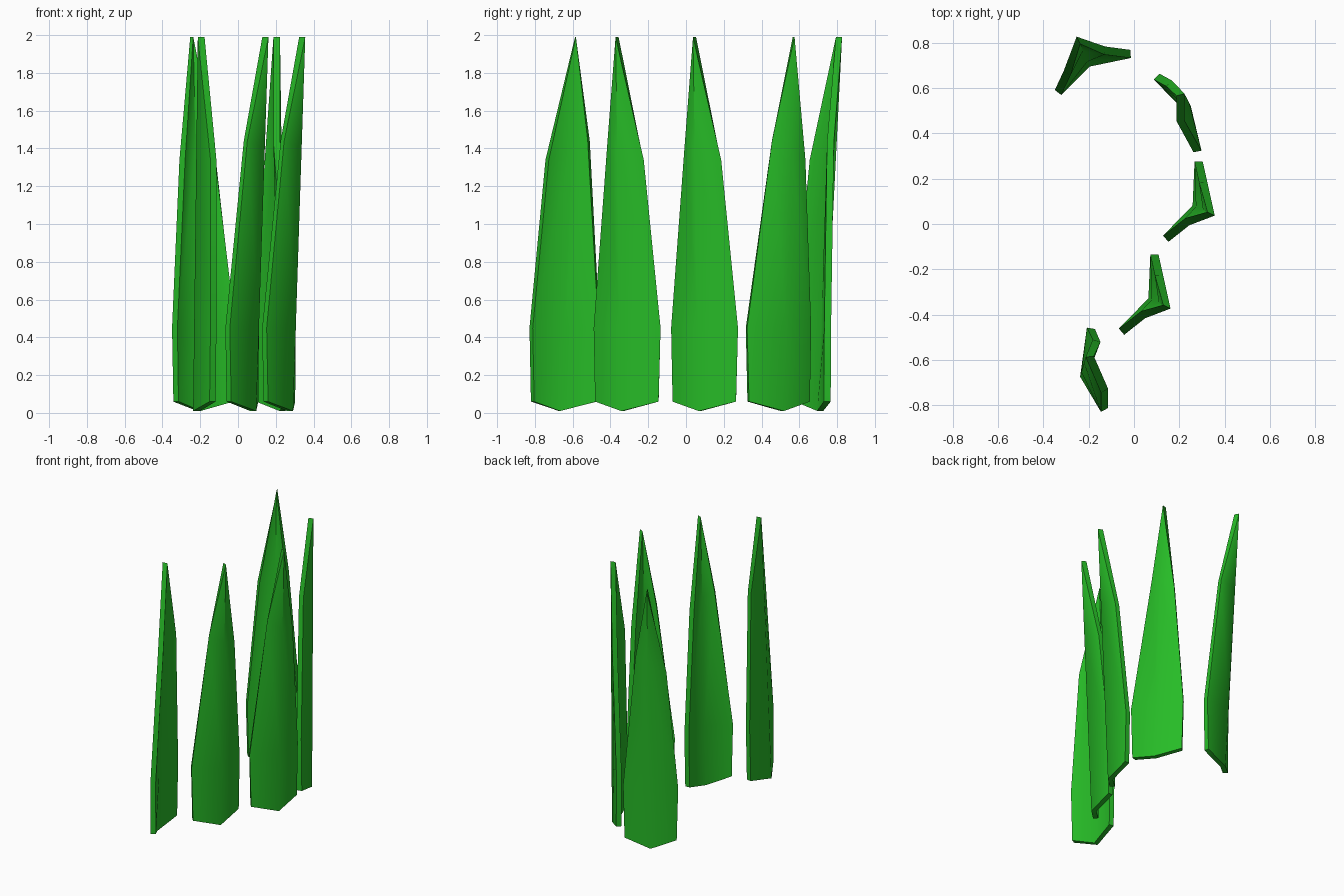
import bpy, math
from mathutils import Vector

if "Cube" in bpy.data.objects:
    bpy.data.objects.remove(bpy.data.objects["Cube"])

green = bpy.data.materials.new("leaf_green")
green.diffuse_color = (0.02, 0.5, 0.02, 1)
green.use_nodes = True
green.node_tree.nodes["Principled BSDF"].inputs["Base Color"].default_value = green.diffuse_color


def blade(name, a_low, a_mid, b_low, b_mid, root, tip, shift=(0, 0)):
    """Folded grass blade: two edges (a, b) and a straight central fold from root to tip."""
    def p(xy, z):
        return Vector((xy[0] + shift[0], xy[1] + shift[1], z))

    def fold(z):
        return p(root, 0.01).lerp(p(tip, 1.99), (z - 0.01) / 1.98)

    def foot(low, mid):
        # edge continues slightly inwards below the widest level
        v = p(low, 0.06)
        return v.lerp(Vector((fold(0.06).x, fold(0.06).y, 0.06)), 0.05)

    verts = [foot(a_low, a_mid), fold(0.01), foot(b_low, b_mid),
             p(a_low, 0.45), fold(0.45), p(b_low, 0.45),
             p(a_mid, 1.34), fold(1.4), p(b_mid, 1.44),
             fold(1.99)]
    faces = []
    for r in (0, 3):
        for c in (0, 1):
            i = r + c
            faces.append((i, i + 1, i + 4, i + 3))
    faces += [(6, 7, 9), (7, 8, 9)]
    me = bpy.data.meshes.new(name)
    me.from_pydata(verts, [], faces)
    me.materials.append(green)
    ob = bpy.data.objects.new(name, me)
    bpy.context.collection.objects.link(ob)

    # give the folded sheet its thickness
    mod = ob.modifiers.new("thickness", 'SOLIDIFY')
    mod.thickness = 0.036
    mod.offset = 0
    bpy.ops.object.select_all(action='DESELECT')
    ob.select_set(True)
    bpy.context.view_layer.objects.active = ob
    bpy.ops.object.modifier_apply(modifier=mod.name)
    bpy.ops.object.shade_smooth_by_angle(angle=math.radians(62))
    return ob


# rear blade
blade("grass_blade_rear", (-.335, .58), (-.295, .665), (-.015, .75), (-.13, .765),
      (-.205, .71), (-.245, .81))
# rear right blade, leaning inwards
blade("grass_blade_rear_right", (.10, .65), (.155, .62), (.28, .32), (.205, .455),
      (.235, .51), (.205, .57))
# two matching middle blades
middle = dict(a_low=(.285, .275), a_mid=(.305, .185), b_low=(.14, -.065),
              b_mid=(.235, .01), root=(.275, .075), tip=(.34, .045))
blade("grass_blade_middle", **middle)
blade("grass_blade_front_right", **middle, shift=(-.195, -.41))
# front blade, turned the other way
blade("grass_blade_front", (-.13, -.82), (-.13, -.735), (-.19, -.46), (-.165, -.515),
      (-.22, -.67), (-.195, -.585))
